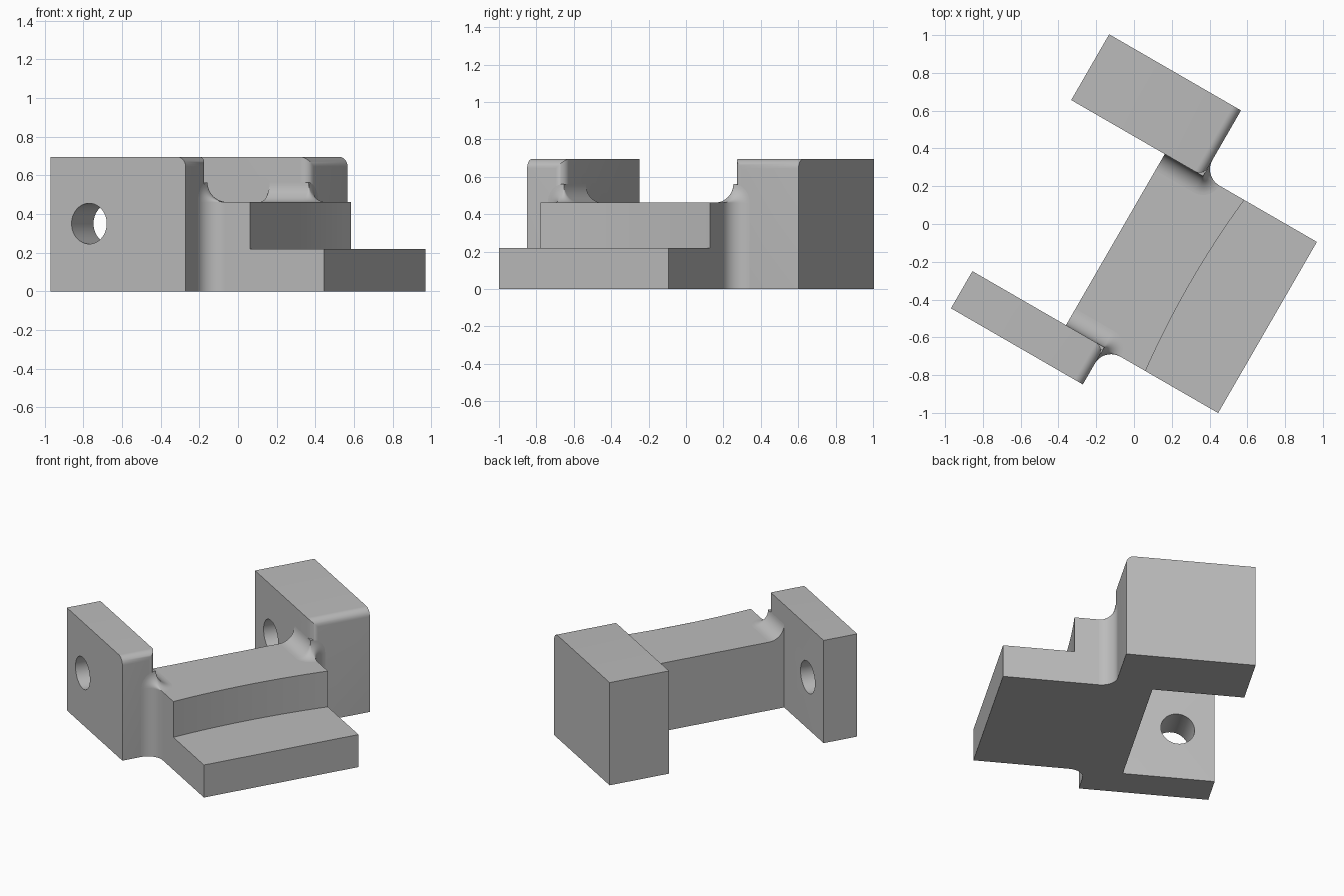
import bpy, bmesh, math
from mathutils import Matrix, Vector

cube = bpy.data.objects.get("Cube")
if cube:
    bpy.data.objects.remove(cube, do_unlink=True)

TURN = Matrix.Rotation(math.radians(-30), 4, 'Z')   # whole part sits turned on its base
BAR_TOP, STEP_TOP, ARM_TOP = 0.462, 0.22, 0.695
ARM_U0, ARM_U1 = -0.616, 0.19                       # arm length range
BAR_U0, BAR_U1 = -0.044, 0.886                      # bar and step range
V0, V1 = -0.644, 0.402                              # inner faces of the two arms
R = 0.1                                             # concave fillet radius

grey = bpy.data.materials.new("plain grey")
grey.use_nodes = True
GREY = (0.5, 0.5, 0.5, 1)
grey.diffuse_color = GREY
grey.node_tree.nodes["Principled BSDF"].inputs["Base Color"].default_value = GREY


def finish(bm, name, place=Matrix()):
    """Place the mesh, fix its normals and make a shaded object."""
    bmesh.ops.remove_doubles(bm, verts=bm.verts, dist=1e-5)
    bmesh.ops.transform(bm, matrix=TURN @ place, verts=bm.verts)
    bmesh.ops.recalc_face_normals(bm, faces=bm.faces)
    mesh = bpy.data.meshes.new(name)
    bm.to_mesh(mesh)
    bm.free()
    obj = bpy.data.objects.new(name, mesh)
    bpy.context.collection.objects.link(obj)
    mesh.materials.append(grey)
    shade(obj)
    return obj


def shade(obj):
    bpy.ops.object.select_all(action='DESELECT')
    obj.select_set(True)
    bpy.context.view_layer.objects.active = obj
    bpy.ops.object.shade_smooth_by_angle(angle=math.radians(35))


def prism(points, direction):
    """Extrude a closed outline along a direction."""
    bm = bmesh.new()
    face = bm.faces.new([bm.verts.new(p) for p in points])
    new = bmesh.ops.extrude_face_region(bm, geom=[face], use_keep_orig=True)["geom"]
    moved = [g for g in new if isinstance(g, bmesh.types.BMVert)]
    bmesh.ops.translate(bm, vec=direction, verts=moved)
    return bm


def arc(n=12):
    """Concave quarter arc from (R, 0) to (0, R)."""
    angles = [math.pi * (1.5 - 0.5 * i / n) for i in range(n + 1)]
    return [(R + R * math.cos(a), R + R * math.sin(a)) for a in angles]


def arm(name, inner, outer, hole_from, hole_to):
    """Upright arm with rounded free end and a round hole."""
    bm = prism([(ARM_U0, inner, 0), (ARM_U1, inner, 0),
                (ARM_U1, outer, 0), (ARM_U0, outer, 0)], (0, 0, ARM_TOP))

    def at_end(e):
        return all(abs(v.co.x - ARM_U1) < 1e-4 for v in e.verts)

    def rounded(e):
        top = all(v.co.z > 0.6 for v in e.verts)
        inside = all(abs(v.co.y - inner) < 1e-4 for v in e.verts)
        return at_end(e) and (top or inside)

    bmesh.ops.bevel(bm, geom=[e for e in bm.edges if rounded(e)], offset=0.05,
                    segments=8, profile=0.5, affect='EDGES')
    body = finish(bm, name)

    bm = bmesh.new()
    bmesh.ops.create_cone(bm, cap_ends=True, segments=48, radius1=0.105, radius2=0.105,
                          depth=hole_to - hole_from)
    spot = Matrix.Translation((-0.386, (hole_from + hole_to) / 2, 0.35))
    cutter = finish(bm, "hole_cutter", spot @ Matrix.Rotation(math.pi / 2, 4, 'X'))
    cutter.hide_render = True
    mod = body.modifiers.new("hole", 'BOOLEAN')
    mod.operation, mod.solver, mod.object = 'DIFFERENCE', 'EXACT', cutter
    bpy.ops.object.select_all(action='DESELECT')
    bpy.context.view_layer.objects.active = body
    body.select_set(True)
    bpy.ops.object.modifier_apply(modifier=mod.name)
    bpy.data.objects.remove(cutter, do_unlink=True)
    shade(body)


def fillets(prefix, inner, side):
    """Concave blends between one arm and the bar."""
    place = Matrix.Translation((ARM_U1, inner, 0)) @ Matrix.Diagonal((1, side, 1, 1))
    raised = place @ Matrix.Translation((0, 0, BAR_TOP))
    start = BAR_U0 - ARM_U1

    # ramp along the inner face of the arm
    outline = arc() + [(-0.02, R), (-0.02, -0.01), (R, -0.01)]
    finish(prism([(start, w, z) for w, z in outline], (-start, 0, 0)),
           prefix + "_top_fillet", raised)

    # upright blend between the arm end and the bar side
    outline = [(u, -w) for u, w in arc()] + [(-0.06, -R), (-0.06, 0.02), (R, 0.02)]
    finish(prism([(u, w, 0) for u, w in outline], (0, 0, BAR_TOP)),
           prefix + "_side_fillet", place)

    # two quarter turns join the ramp to the upright blend
    for label, axis in (("inner", (0, 0, 1)), ("outer", (1, 0, 0))):
        bm = bmesh.new()
        face = bm.faces.new([bm.verts.new((u, 0, z)) for u, z in [(0, 0)] + arc()])
        bmesh.ops.spin(bm, geom=[face] + face.edges[:] + face.verts[:], cent=(0, 0, 0),
                       axis=axis, angle=math.pi / 2, steps=12)
        finish(bm, prefix + "_" + label + "_corner_fillet", raised)


# arms: thin one is drilled through, thick one has a blind hole
arm("thin_arm", V0, -0.871, -1.0, -0.5)
arm("thick_arm", V1, 0.804, 0.3, 0.65)
fillets("thin_arm", V0, 1)
fillets("thick_arm", V1, -1)

# raised bar with a gently hollowed front wall
wall = []
for i in range(25):
    t = i / 24
    wall.append((0.442 - 0.028 * 4 * t * (1 - t), V0 + t * (V1 - V0), 0))
finish(prism(wall + [(BAR_U0, V1, 0), (BAR_U0, V0, 0)], (0, 0, BAR_TOP)), "raised_bar")

# low step in front of the bar
step = [(0.3, V0, 0), (BAR_U1, V0, 0), (BAR_U1, V1, 0), (0.3, V1, 0)]
finish(prism(step, (0, 0, STEP_TOP)), "low_step")
